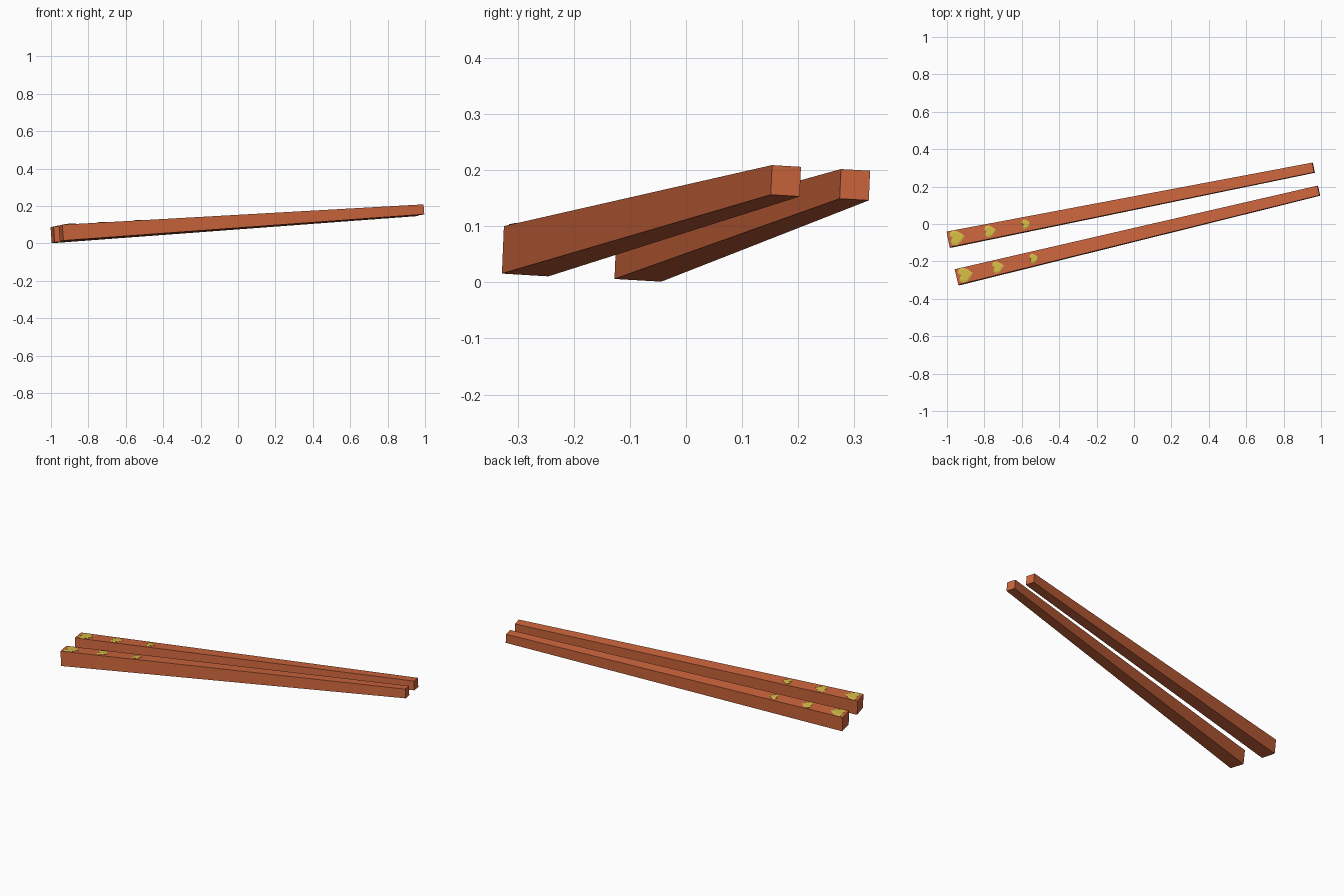
import bpy, bmesh
from mathutils import Vector, Matrix

if "Cube" in bpy.data.objects:
    bpy.data.objects.remove(bpy.data.objects["Cube"])

def material(name, col):
    m = bpy.data.materials.new(name)
    m.diffuse_color = col
    m.use_nodes = True
    m.node_tree.nodes["Principled BSDF"].inputs["Base Color"].default_value = m.diffuse_color
    return m

WOOD = material("red_wood", (0.60, 0.13, 0.045, 1))
GOLD = material("gold", (0.66, 0.50, 0.06, 1))
THICK, THIN = 0.085, 0.053      # square section at each end
# Half heart outline, tip along +x, unit length
HALF = [(0.5, 0), (0.27, 0.26), (0.02, 0.46), (-0.2, 0.52), (-0.4, 0.42),
        (-0.48, 0.22), (-0.34, 0)]
HEART = HALF + [(x, -y) for x, y in HALF[-2:0:-1]]

def finish(name, bm, mat, frame):
    bmesh.ops.recalc_face_normals(bm, faces=bm.faces)
    me = bpy.data.meshes.new(name)
    bm.to_mesh(me)
    bm.free()
    ob = bpy.data.objects.new(name, me)
    ob.matrix_world = frame
    me.materials.append(mat)
    bpy.context.collection.objects.link(ob)

def chopstick(name, a, b):
    a, b = Vector(a), Vector(b)
    length = (b - a).length
    # Local frame: x along the stick, z up with a slight roll
    x = (b - a).normalized()
    z = Vector((-0.065, 0.045, 1))
    y = z.cross(x).normalized()
    z = x.cross(y)
    frame = Matrix((x, y, z)).transposed().to_4x4()
    frame.translation = a

    # Tapered square stick
    bm = bmesh.new()
    bmesh.ops.create_cube(bm, size=1)
    for v in bm.verts:
        end = v.co.x > 0
        s = THIN if end else THICK
        v.co = Vector((length if end else 0, v.co.y * s, v.co.z * s))
    finish(name, bm, WOOD, frame)

    # Gold puffed hearts, shrinking along the top face
    slope = (THIN - THICK) / 2 / length
    for i, (t, s) in enumerate([(0.05, 0.08), (0.23, 0.063), (0.427, 0.05)]):
        bm = bmesh.new()
        rings = []
        for k, h in [(0.93, -0.003), (1, 0.0015), (0.75, 0.004)]:
            rings.append([bm.verts.new((px * s * k, py * s * k, h)) for px, py in HEART])
        n = len(HEART)
        for lo, hi in zip(rings, rings[1:]):
            for j in range(n):
                bm.faces.new((lo[j], lo[(j + 1) % n], hi[(j + 1) % n], hi[j]))
        bm.faces.new(rings[0])
        bm.faces.new(rings[-1])
        place = Matrix.Translation((t, 0, THICK / 2 + slope * t))
        finish(f"{name}_heart_{i + 1}", bm, GOLD, frame @ place)

chopstick("back_stick", (-0.991, -0.084, 0.046), (0.960, 0.301, 0.174))
chopstick("front_stick", (-0.946, -0.285, 0.0555), (0.988, 0.178, 0.181))
